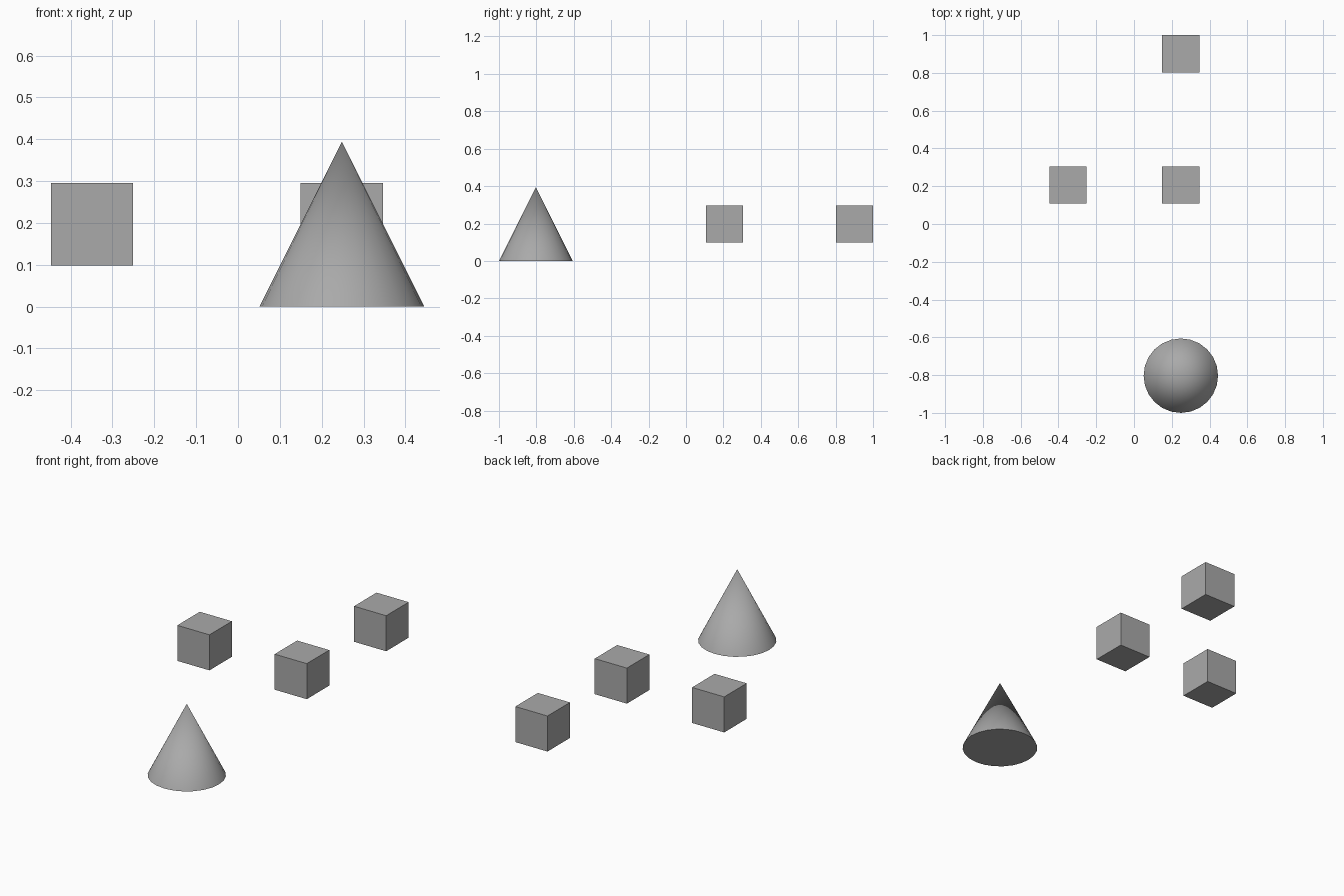
import bpy
import math

default = bpy.data.objects.get("Cube")
if default:
    bpy.data.objects.remove(default, do_unlink=True)

SIZE = 0.197

# Single plain grey
grey = bpy.data.materials.new("plain_grey")
grey.use_nodes = True
colour = (0.4, 0.4, 0.4, 1)
grey.diffuse_color = colour
grey.node_tree.nodes["Principled BSDF"].inputs["Base Color"].default_value = colour


def finish(name):
    obj = bpy.context.object
    obj.name = name
    obj.data.materials.append(grey)
    return obj


# Three floating blocks
for name, x, y in (("left_block", 0.248, 0.206),
                   ("right_block", -0.349, 0.206),
                   ("back_block", 0.248, 0.9015)):
    bpy.ops.mesh.primitive_cube_add(size=SIZE, location=(x, y, SIZE))
    finish(name)

# Smooth cone resting on the ground, closed by a flat base
bpy.ops.mesh.primitive_cone_add(vertices=24, radius1=SIZE, radius2=0, depth=SIZE * 2,
                                location=(0.248, -0.803, SIZE))
finish("cone")
bpy.ops.object.shade_smooth_by_angle(angle=math.radians(40))
